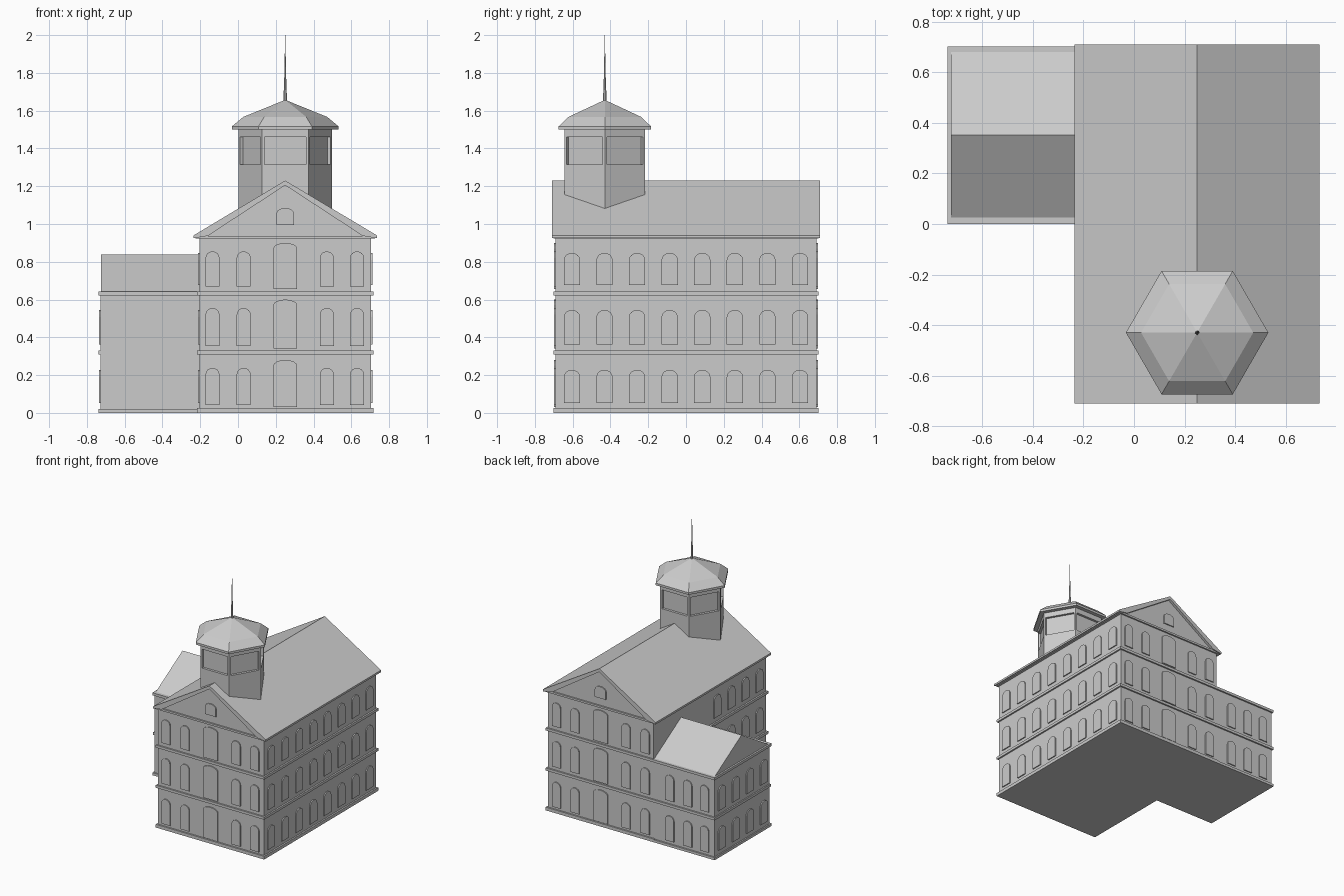
import bpy, bmesh, math
from mathutils import Vector

cube = bpy.data.objects.get("Cube")
if cube:
    bpy.data.objects.remove(cube, do_unlink=True)

grey = bpy.data.materials.new("stone_grey")
grey.use_nodes = True
grey.diffuse_color = (0.6, 0.6, 0.6, 1)
grey.node_tree.nodes["Principled BSDF"].inputs["Base Color"].default_value = (0.6, 0.6, 0.6, 1)


def finish(name, bm):
    bmesh.ops.recalc_face_normals(bm, faces=bm.faces)
    mesh = bpy.data.meshes.new(name)
    bm.to_mesh(mesh)
    bm.free()
    mesh.materials.append(grey)
    obj = bpy.data.objects.new(name, mesh)
    bpy.context.collection.objects.link(obj)
    return obj


def add_prism(bm, outline, offset):
    """Extrude a closed outline of points by an offset vector."""
    a = [bm.verts.new(p) for p in outline]
    b = [bm.verts.new(Vector(p) + Vector(offset)) for p in outline]
    bm.faces.new(a)
    bm.faces.new(b[::-1])
    n = len(a)
    for i in range(n):
        bm.faces.new((a[i], a[(i + 1) % n], b[(i + 1) % n], b[i]))


def prism(name, outline, offset):
    bm = bmesh.new()
    add_prism(bm, outline, offset)
    return finish(name, bm)


def box(name, x0, x1, y0, y1, z0, z1):
    return prism(name, [(x0, y0, z0), (x1, y0, z0), (x1, y1, z0), (x0, y1, z0)], (0, 0, z1 - z0))


def arches(name, wall, normal, items):
    """Thin arched panels: items are (position along wall, half width, bottom, top, rise)."""
    bm = bmesh.new()
    n = Vector(normal)
    for u, h, z0, z1, rise in items:
        pts = [(u - h, z0), (u + h, z0)]
        for i in range(9):
            t = math.pi * i / 8
            pts.append((u + h * math.cos(t), z1 - rise + rise * math.sin(t)))
        if n.x:
            outline = [(wall, p, z) for p, z in pts]
        else:
            outline = [(p, wall, z) for p, z in pts]
        add_prism(bm, outline, n * 0.008)
    return finish(name, bm)


def hex_stack(name, rings, cx, cy, sides=6):
    """Stack rings of (radius, height), closing both ends."""
    bm = bmesh.new()
    loops = []
    for r, z in rings:
        loops.append([bm.verts.new((cx + r * math.cos(math.tau * i / sides),
                                    cy + r * math.sin(math.tau * i / sides), z))
                      for i in range(sides)])
    for a, b in zip(loops, loops[1:]):
        for i in range(sides):
            j = (i + 1) % sides
            bm.faces.new((a[i], a[j], b[j], b[i]))
    bm.faces.new(loops[0][::-1])
    bm.faces.new(loops[-1])
    return bm


MID = 0.25

# Main hall with gabled ends
prism("main_walls", [(-0.205, -0.69, 0), (0.705, -0.69, 0), (0.705, -0.69, 0.93),
                     (MID, -0.69, 1.21), (-0.205, -0.69, 0.93)], (0, 1.38, 0))
for i, (z0, z1) in enumerate([(0, 0.025), (0.31, 0.33), (0.622, 0.642)]):
    box(f"main_band_{i}", -0.217, 0.717, -0.702, 0.702, z0, z1)
box("main_cornice", -0.225, 0.725, -0.702, 0.702, 0.922, 0.937)
prism("main_roof", [(-0.235, -0.71, 0.925), (-0.235, -0.71, 0.94), (MID, -0.71, 1.23),
                    (0.735, -0.71, 0.94), (0.735, -0.71, 0.925), (0.66, -0.71, 0.937),
                    (MID, -0.71, 1.205), (-0.16, -0.71, 0.937)], (0, 1.42, 0))

# Side wing
box("wing_walls", -0.728, -0.2, 0.01, 0.69, 0, 0.63)
box("wing_base_band", -0.738, -0.2, 0, 0.702, 0, 0.02)
box("wing_middle_band", -0.738, -0.2, 0.011, 0.702, 0.31, 0.33)
box("wing_top_band", -0.738, -0.2, 0, 0.702, 0.622, 0.642)
prism("wing_roof", [(-0.725, 0.025, 0.642), (-0.725, 0.68, 0.642), (-0.725, 0.353, 0.838)],
      (0.53, 0, 0))

# Windows and doors
end_floors = [(0.042, 0.238), (0.355, 0.555), (0.67, 0.855)]
door_floors = [(0.03, 0.28), (0.34, 0.60), (0.655, 0.90)]
side_floors = [(0.053, 0.228), (0.362, 0.545), (0.678, 0.847)]
end_x = [-0.135, 0.03, 0.47, 0.63]
side_y = [-0.604 + 0.1725 * i for i in range(8)]

gable = [(x, 0.037, a, b, 0.035) for a, b in end_floors for x in end_x]
gable += [(MID, 0.063, a, b, 0.03) for a, b in door_floors]
gable.append((MID, 0.047, 0.995, 1.085, 0.03))
arches("front_windows", -0.69, (0, -1, 0), gable)
wing_back = [(x, 0.037, a, b, 0.035) for a, b in end_floors[:2] for x in (-0.345, -0.5, -0.645)]
arches("back_windows", 0.69, (0, 1, 0), gable + wing_back)


def side_row(ys, floors):
    return [(y, 0.043, a, b, 0.038) for a, b in floors for y in ys]


arches("left_windows", 0.705, (1, 0, 0), side_row(side_y, side_floors))
arches("right_windows", -0.205, (-1, 0, 0), side_row(side_y[:4], side_floors))
arches("wing_side_windows", -0.728, (-1, 0, 0), side_row(side_y[4:], side_floors[:2]))

# Six-sided cupola with recessed openings
TY = -0.43
bm = hex_stack("cupola", [(0.247, 1.0), (0.247, 1.30), (0.247, 1.475), (0.247, 1.505)], MID, TY)
openings = [f for f in bm.faces if len(f.verts) == 4 and 1.31 < f.calc_center_median().z < 1.46]
bmesh.ops.recalc_face_normals(bm, faces=bm.faces)
bmesh.ops.inset_individual(bm, faces=openings, thickness=0.02)
bmesh.ops.inset_individual(bm, faces=openings, thickness=0.0005, depth=-0.018)
finish("cupola_walls", bm)
finish("cupola_roof", hex_stack("roof", [(0.282, 1.50), (0.282, 1.517), (0.222, 1.567),
                                         (0.005, 1.655)], MID, TY))
finish("spire", hex_stack("spire", [(0.009, 1.64), (0.008, 1.70), (0.005, 1.78),
                                    (0.0005, 2.0)], MID, TY, 8))
